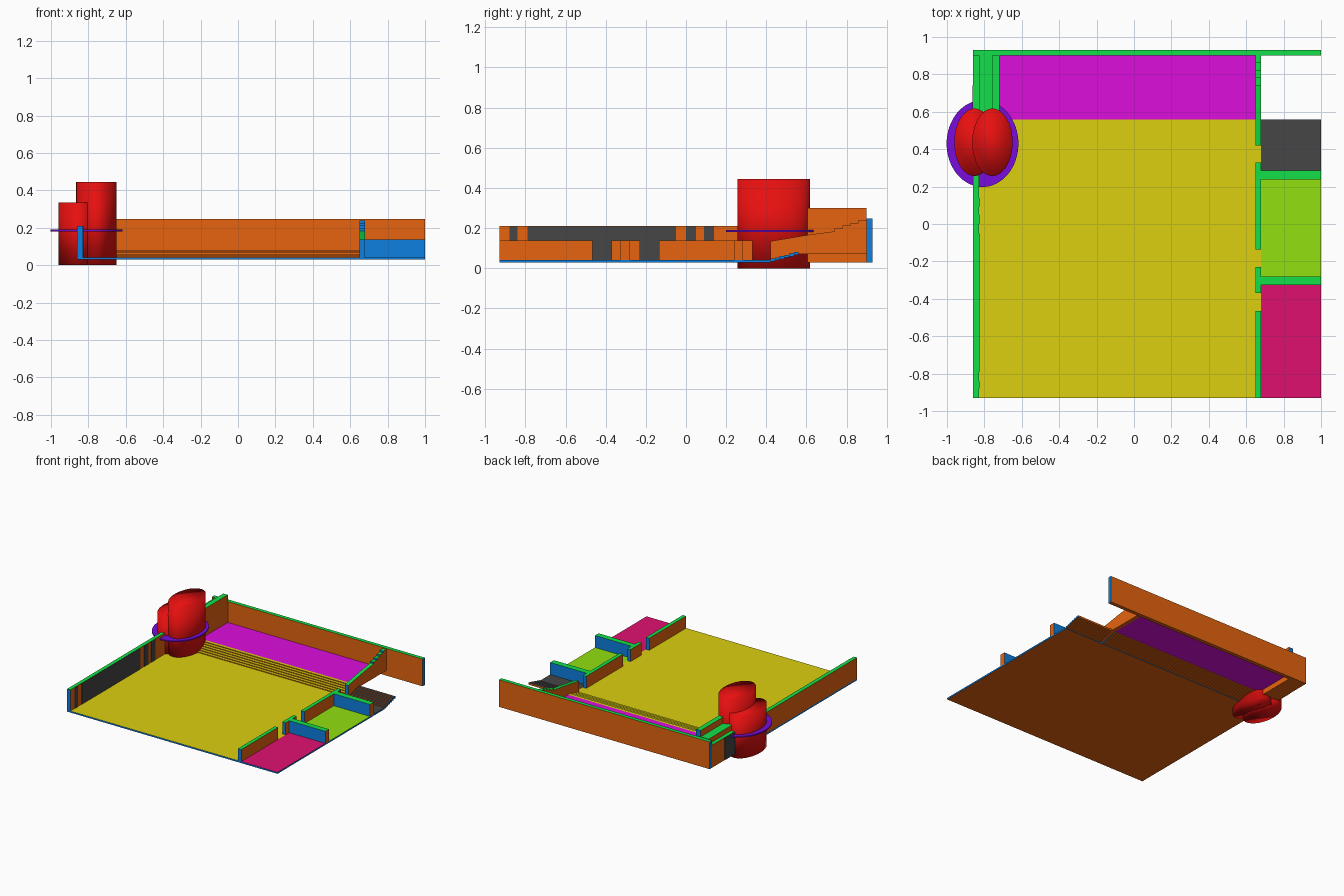
import bpy, bmesh, math

cube = bpy.data.objects.get("Cube")
if cube:
    bpy.data.objects.remove(cube, do_unlink=True)


def linear(c):
    c /= 255
    return c / 12.92 if c <= 0.04045 else ((c + 0.055) / 1.055) ** 2.4


def make_material(name, code):
    rgb = [linear(v) for v in bytes.fromhex(code)]
    m = bpy.data.materials.new(name)
    m.use_nodes = True
    m.diffuse_color = (*rgb, 1)
    bsdf = next(n for n in m.node_tree.nodes if n.type == 'BSDF_PRINCIPLED')
    bsdf.inputs["Base Color"].default_value = (*rgb, 1)
    return m


MATS = {n: make_material(n, c) for n, c in {
    "orange": "E6640F", "green": "12E048", "yellow": "DCD010",
    "magenta": "DC0EDC", "lime": "92E010", "pink": "E01070",
    "charcoal": "464646", "blue": "0C80E0", "red": "EE1010",
    "purple": "780CDC"}.items()}


def finish(name, bm, top, side, end, bottom, end_axis):
    """Colour faces by direction and add the object to the scene."""
    names = [top, side, end, bottom]
    bmesh.ops.recalc_face_normals(bm, faces=bm.faces)
    for f in bm.faces:
        n = f.normal
        if n.z > 0.5:
            f.material_index = 0
        elif n.z < -0.5:
            f.material_index = 3
        else:
            f.material_index = 2 if abs(n[end_axis]) > 0.5 else 1
    mesh = bpy.data.meshes.new(name)
    bm.to_mesh(mesh)
    bm.free()
    for n in names:
        mesh.materials.append(MATS[n])
    obj = bpy.data.objects.new(name, mesh)
    bpy.context.collection.objects.link(obj)
    return obj


def box(name, x, y, z, top="green", side="orange", end="blue",
        bottom="orange", end_axis=1):
    bm = bmesh.new()
    bmesh.ops.create_cube(bm, size=1)
    for v in bm.verts:
        for i, (a, b) in enumerate((x, y, z)):
            v.co[i] = (a + b) / 2 + v.co[i] * (b - a)
    return finish(name, bm, top, side, end, bottom, end_axis)


def oval(name, x, y, rx, ry, z0, z1, colour):
    bm = bmesh.new()
    bmesh.ops.create_cone(bm, cap_ends=True, segments=64,
                          radius1=1, radius2=1, depth=1)
    for v in bm.verts:
        v.co = (x + v.co.x * rx, y + v.co.y * ry,
                (z0 + z1) / 2 + v.co.z * (z1 - z0))
    return finish(name, bm, *[colour] * 4, 0)


BASE, FLOOR, STAGE = 0.03, 0.042, 0.08
LEFT, PART, ROOM, RIGHT = -0.83, 0.65, 0.68, 1.0
FRONT, STAIR, EDGE, BACK = -0.93, 0.42, 0.56, 0.9

# Floors
for name, x, y, colour in (
        ("main_floor", (-0.86, ROOM), (FRONT, STAIR), "yellow"),
        ("front_room_floor", (ROOM, RIGHT), (FRONT, -0.3), "pink"),
        ("middle_room_floor", (ROOM, RIGHT), (-0.3, 0.26), "lime"),
        ("rear_room_floor", (ROOM, RIGHT), (0.26, STAIR), "charcoal")):
    box(name, x, y, (BASE, FLOOR), colour, "blue", "blue")

# Shallow stairs in the hall and the rear room
STEPS = 6
for i in range(STEPS):
    depth = (EDGE - STAIR) / STEPS
    y = (STAIR + i * depth, STAIR + (i + 1) * depth)
    top = FLOOR + (STAGE - FLOOR) * (i + 1) / STEPS
    for name, x, colour in (("hall_step", (-0.86, PART), "yellow"),
                            ("rear_room_step", (ROOM, RIGHT), "charcoal")):
        box(f"{name}_{i}", x, y, (top - 0.014, top), colour,
            "orange", "blue", end_axis=0)

# Raised stage
box("stage", (-0.72, PART), (EDGE, BACK), (STAGE - 0.008, STAGE),
    "magenta", "magenta", "magenta", "magenta")

# Outer walls
box("back_wall", (-0.86, RIGHT), (BACK, 0.93), (BASE, 0.247), end_axis=0)
box("right_side_wall", (-0.86, LEFT), (FRONT, BACK), (BASE, 0.21))

# Dark panels on the outer wall
for i, (a, b) in enumerate(((-0.88, -0.84), (-0.79, -0.05),
                            (0, 0.05), (0.09, 0.14))):
    box(f"wall_panel_{i}", (LEFT, LEFT + 0.003), (a, b), (FLOOR, 0.209),
        *["charcoal"] * 4)
box("outside_panel", (-0.863, -0.86), (0.6, 0.74), (BASE, 0.209),
    *["charcoal"] * 4)

# Raised corner block
box("corner_block", (LEFT, -0.76), (0.6, BACK), (BASE, 0.25))
box("corner_block_inner", (-0.76, -0.72), (0.6, BACK), (BASE, 0.3))

# Partition with door gaps, and cross walls between the rooms
for i, (a, b) in enumerate(((FRONT, -0.465), (-0.37, -0.23), (-0.135, 0.33))):
    box(f"partition_{i}", (PART, ROOM), (a, b), (FLOOR, 0.138))
for i, (a, b) in enumerate(((-0.325, -0.28), (0.238, 0.285))):
    box(f"cross_wall_{i}", (ROOM, RIGHT), (a, b), (FLOOR, 0.138))

# Rear partition that climbs in steps toward the back wall
profile = [(STAIR, FLOOR), (EDGE, 0.07), (BACK, 0.07), (BACK, 0.24)]
for i in range(4):
    y, z = BACK - 0.04 * (i + 1), 0.24 - 0.014 * i
    profile += [(y, z), (y, z - 0.014)]
profile += [(0.62, 0.168), (STAIR, 0.135)]
bm = bmesh.new()
face = bm.faces.new([bm.verts.new((PART, y, z)) for y, z in profile])
ext = bmesh.ops.extrude_face_region(bm, geom=[face])["geom"]
bmesh.ops.translate(bm, vec=(ROOM - PART, 0, 0),
                    verts=[g for g in ext if isinstance(g, bmesh.types.BMVert)])
finish("stepped_partition", bm, "green", "orange", "blue", "orange", 1)

# Oval towers with a collar disc
for name, x, top in (("tall_tower", -0.757, 0.445), ("short_tower", -0.853, 0.335)):
    tower = oval(name, x, 0.437, 0.108, 0.18, 0, top, "red")
    for p in tower.data.polygons:
        p.use_smooth = True
oval("tower_collar", -0.81, 0.43, 0.192, 0.232, 0.18, 0.19, "purple")
